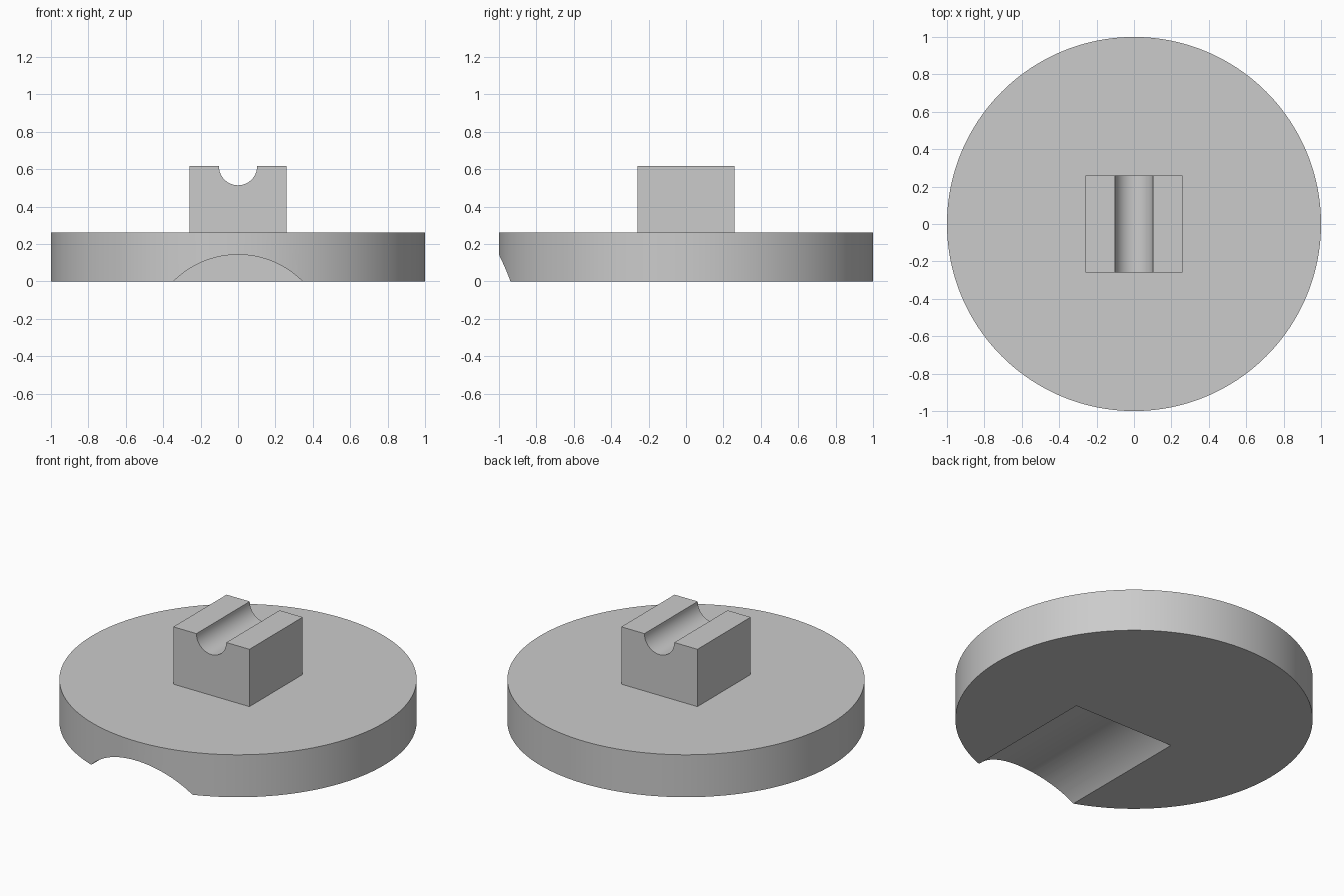
import bpy
import math

cube = bpy.data.objects.get("Cube")
if cube:
    bpy.data.objects.remove(cube, do_unlink=True)

BASE_H, TOP_Z = 0.262, 0.616      # disc height, block top
HALF = 0.26                       # block half width

grey = bpy.data.materials.new("light_grey")
grey.use_nodes = True
colour = (0.6, 0.6, 0.6, 1)
grey.diffuse_color = colour
grey.node_tree.nodes["Principled BSDF"].inputs["Base Color"].default_value = colour


def finish(obj, name):
    obj.name = obj.data.name = name
    obj.data.materials.clear()
    obj.data.materials.append(grey)
    bpy.ops.object.select_all(action="DESELECT")
    obj.select_set(True)
    bpy.context.view_layer.objects.active = obj
    bpy.ops.object.shade_smooth_by_angle(angle=math.radians(30))


def carve(obj, radius, z, y_front, y_back):
    """Cut a round channel running along y out of obj."""
    bpy.ops.mesh.primitive_cylinder_add(
        vertices=128, radius=radius, depth=y_back - y_front,
        location=(0, (y_front + y_back) / 2, z), rotation=(math.pi / 2, 0, 0))
    cutter = bpy.context.object
    cutter.hide_render = True
    mod = obj.modifiers.new("channel", "BOOLEAN")
    mod.operation, mod.solver, mod.object = "DIFFERENCE", "EXACT", cutter
    bpy.context.view_layer.objects.active = obj
    bpy.ops.object.modifier_apply(modifier=mod.name)
    bpy.data.objects.remove(cutter, do_unlink=True)


# Round base with an arched channel underneath, open at the front
bpy.ops.mesh.primitive_cylinder_add(vertices=192, radius=1, depth=BASE_H,
                                    location=(0, 0, BASE_H / 2))
base = bpy.context.object
carve(base, 0.488, -0.345, -1.2, -0.09)
finish(base, "round_base")

# Upright block with a half-round groove along its top
bpy.ops.mesh.primitive_cube_add(size=1, location=(0, 0, (BASE_H + TOP_Z) / 2))
block = bpy.context.object
block.scale = (2 * HALF, 2 * HALF, TOP_Z - BASE_H)
bpy.ops.object.transform_apply(location=False, rotation=False, scale=True)
carve(block, 0.102, TOP_Z, -0.5, 0.5)
finish(block, "grooved_block")
